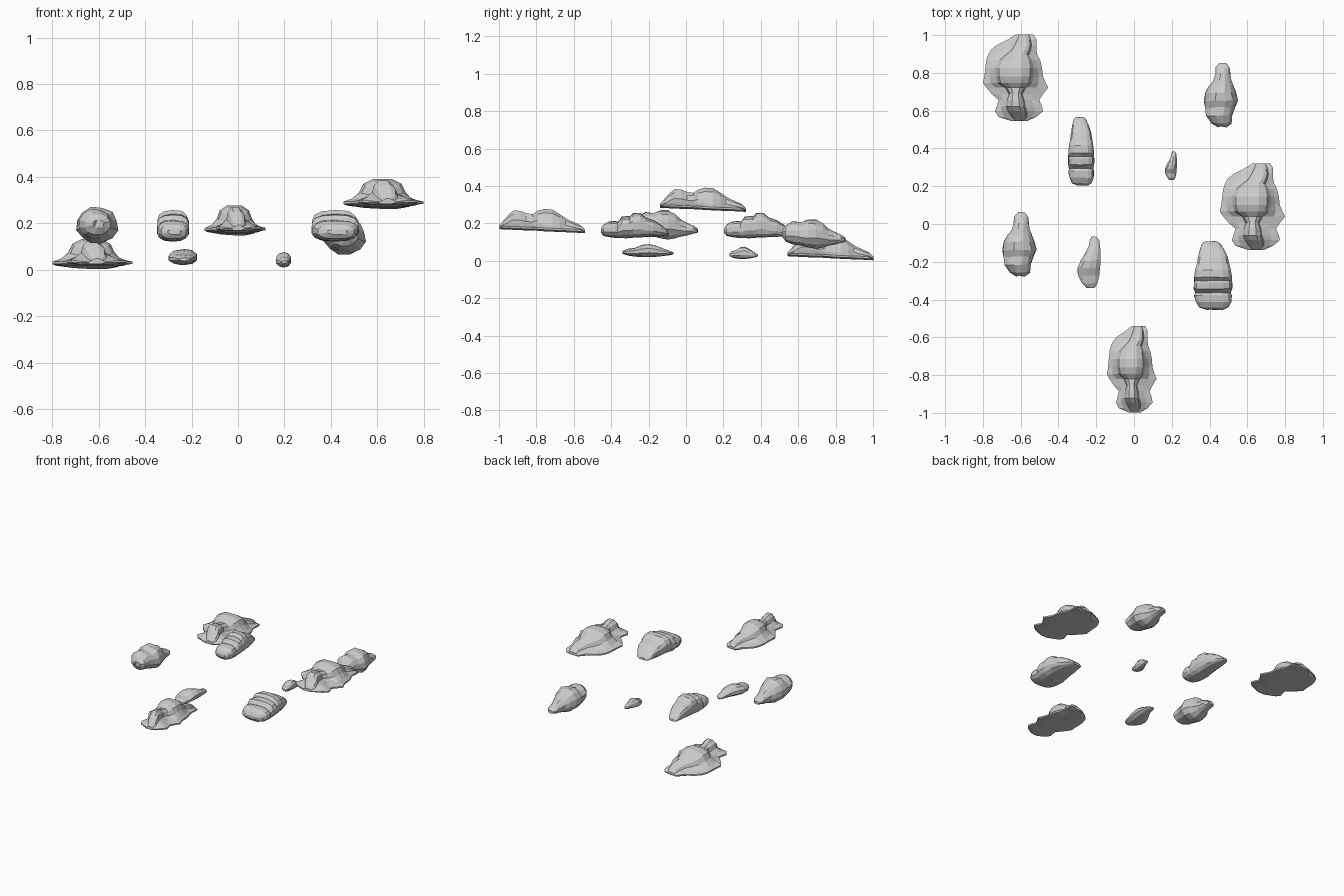
import bpy, bmesh, math, random


def loft(name, rings, loc, scale):
    """Skin a row of closed cross-sections and cap both ends."""
    bm = bmesh.new()
    loops = [[bm.verts.new(p) for p in ring] for ring in rings]
    n = len(loops[0])
    for a, b in zip(loops, loops[1:]):
        for i in range(n):
            bm.faces.new((a[i], a[(i + 1) % n], b[(i + 1) % n], b[i]))
    for loop in (loops[0], loops[-1]):
        bm.faces.new(loop)
    bmesh.ops.triangulate(bm, faces=[f for f in bm.faces if len(f.verts) > 4])
    bmesh.ops.recalc_face_normals(bm, faces=bm.faces)
    me = bpy.data.meshes.new(name)
    bm.to_mesh(me)
    bm.free()
    ob = bpy.data.objects.new(name, me)
    ob.location = loc
    ob.scale = scale
    bpy.context.collection.objects.link(ob)
    return ob


def round_rings(stations, power=1.0, jitter=0.0, seed=1, n=12):
    """Stations: y, centre x, half width, bottom z, top z."""
    rnd = random.Random(seed)
    rings = []
    for y, cx, w, zb, zt in stations:
        ring = []
        for i in range(n):
            a = 2 * math.pi * (i + 0.5) / n
            c, s = math.cos(a), math.sin(a)
            k = 1 + rnd.uniform(-jitter, jitter)
            x = math.copysign(abs(c) ** power, c) * w * k
            z = math.copysign(abs(s) ** power, s) * (zt - zb) / 2 * k
            ring.append((cx + x, y + rnd.uniform(-jitter, jitter) * 0.08,
                         (zb + zt) / 2 + z))
        rings.append(ring)
    return rings


def skirt_rings(stations):
    """Stations: y, left x, right x, dome centre, dome half width, bottom z, top z."""
    rings = []
    for y, l, r, c, d, zb, zt in stations:
        h = zt - zb
        rim = min(0.018, h * 0.4)
        ring = [(l, zb + 0.008), (l, zb + rim),
                ((l + c - d) / 2, zb + rim + 0.16 * (h - rim)),
                (c - d, zb + h * 0.5), (c - d * 0.82, zb + h * 0.8),
                (c - d * 0.4, zb + h * 0.97), (c + d * 0.4, zb + h * 0.97),
                (c + d * 0.82, zb + h * 0.8), (c + d, zb + h * 0.5),
                ((r + c + d) / 2, zb + rim + 0.16 * (h - rim)),
                (r, zb + rim), (r, zb + 0.008),
                (r * 0.6, zb), (l * 0.6, zb)]
        rings.append([(x, y, z) for x, z in ring])
    return rings


# Wide cloud: domes on a ragged flaring skirt
wide = skirt_rings([
    (-0.228, -0.02, 0.06, 0.02, 0.02, 0.022, 0.045),
    (-0.205, -0.09, 0.11, 0.02, 0.04, 0.020, 0.070),
    (-0.175, -0.11, 0.145, 0.01, 0.05, 0.019, 0.105),
    (-0.150, -0.10, 0.14, 0.00, 0.05, 0.018, 0.125),
    (-0.115, -0.09, 0.125, 0.00, 0.045, 0.016, 0.122),
    (-0.085, -0.125, 0.145, 0.00, 0.035, 0.015, 0.110),
    (-0.050, -0.155, 0.173, 0.00, 0.055, 0.014, 0.104),
    (-0.025, -0.173, 0.16, -0.005, 0.09, 0.013, 0.122),
    (0.010, -0.165, 0.145, -0.005, 0.10, 0.010, 0.133),
    (0.055, -0.16, 0.14, -0.005, 0.10, 0.008, 0.130),
    (0.095, -0.155, 0.13, 0.00, 0.085, 0.006, 0.105),
    (0.125, -0.145, 0.115, 0.01, 0.06, 0.005, 0.083),
    (0.150, -0.13, 0.11, 0.03, 0.05, 0.004, 0.070),
    (0.175, -0.10, 0.11, 0.04, 0.045, 0.003, 0.058),
    (0.205, -0.04, 0.11, 0.045, 0.035, 0.001, 0.045),
    (0.230, 0.00, 0.095, 0.045, 0.025, 0.000, 0.020)])
loft("wide_cloud_left", wide, (-0.627, 0.772, 0.003), (1, 1, 1))
loft("wide_cloud_right", wide, (0.627, 0.09, 0.262), (1, 1, 1))
loft("wide_cloud_front", wide, (-0.012, -0.77, 0.148), (0.76, 1, 1))

# Puffy cloud: fat lumpy body with a narrow back lobe
puffy = round_rings([
    (-0.170, 0.010, 0.025, 0.065, 0.100),
    (-0.150, 0.005, 0.055, 0.035, 0.125),
    (-0.110, -0.005, 0.072, 0.022, 0.145),
    (-0.070, 0.000, 0.080, 0.014, 0.140),
    (-0.030, 0.002, 0.091, 0.000, 0.155),
    (0.010, 0.000, 0.084, 0.000, 0.156),
    (0.045, 0.005, 0.066, 0.006, 0.135),
    (0.075, 0.010, 0.048, 0.014, 0.105),
    (0.110, 0.013, 0.040, 0.020, 0.088),
    (0.140, 0.012, 0.040, 0.028, 0.075),
    (0.165, 0.014, 0.020, 0.036, 0.058)], 0.95, 0.05, 4)
loft("puffy_cloud_left", puffy, (-0.61, -0.105, 0.115), (1, 1, 1))
loft("puffy_cloud_right", puffy, (0.457, 0.685, 0.066), (1, 1, 1))

# Ridged cloud: long loaf with crossing folds
ridged = round_rings([
    (-0.180, 0.010, 0.045, 0.030, 0.052),
    (-0.168, 0.005, 0.080, 0.012, 0.072),
    (-0.140, 0.005, 0.097, 0.005, 0.088),
    (-0.105, 0.000, 0.100, 0.001, 0.092),
    (-0.092, 0.000, 0.096, 0.000, 0.086),
    (-0.070, 0.000, 0.104, 0.000, 0.115),
    (-0.040, 0.000, 0.104, 0.000, 0.118),
    (-0.028, 0.000, 0.100, 0.000, 0.116),
    (-0.010, 0.000, 0.103, 0.001, 0.135),
    (0.030, 0.000, 0.096, 0.003, 0.134),
    (0.060, 0.000, 0.089, 0.005, 0.108),
    (0.100, 0.000, 0.080, 0.007, 0.096),
    (0.140, -0.005, 0.064, 0.010, 0.070),
    (0.168, -0.010, 0.050, 0.014, 0.048),
    (0.181, -0.012, 0.030, 0.018, 0.032)], 0.75, 0.025, 7, 14)
loft("ridged_cloud_back", ridged, (-0.28, 0.385, 0.122), (0.68, 1, 1))
loft("ridged_cloud_front", ridged, (0.418, -0.273, 0.122), (1, 1, 1))

# Small cloud: slim wisp with a low hump
small = round_rings([
    (-0.135, 0.005, 0.022, 0.018, 0.032),
    (-0.110, 0.000, 0.042, 0.008, 0.044),
    (-0.070, -0.006, 0.056, 0.003, 0.050),
    (-0.030, -0.005, 0.060, 0.000, 0.066),
    (0.010, 0.005, 0.053, 0.000, 0.070),
    (0.050, 0.018, 0.040, 0.002, 0.058),
    (0.085, 0.024, 0.030, 0.006, 0.044),
    (0.115, 0.025, 0.026, 0.010, 0.034),
    (0.135, 0.022, 0.012, 0.014, 0.026)], 0.95, 0.03, 3, 10)
loft("small_cloud_front", small, (-0.235, -0.203, 0.02), (1.04, 1, 1))
loft("small_cloud_back", small, (0.197, 0.308, 0.01), (0.55, 0.56, 0.95))
